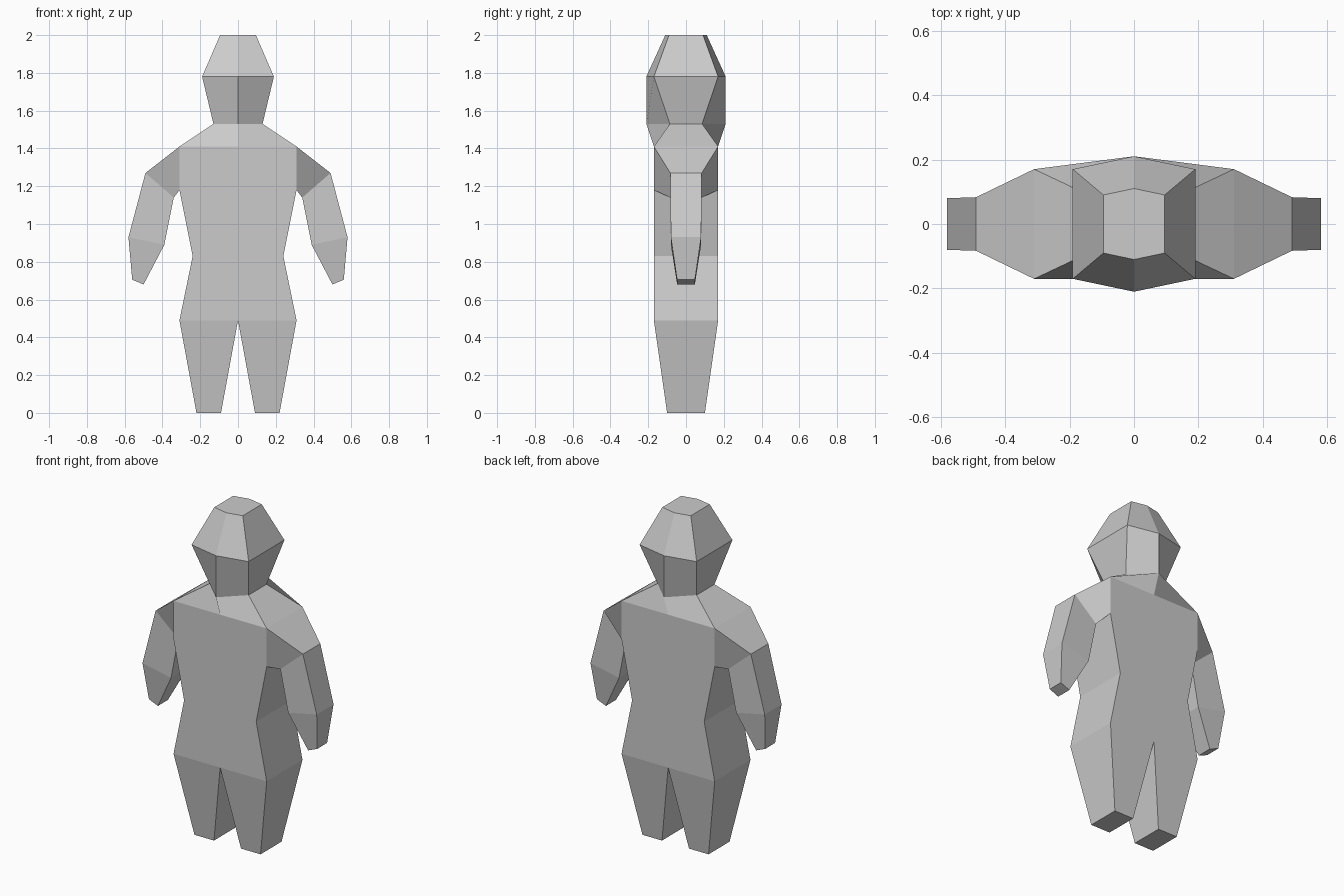
import bpy, bmesh

if "Cube" in bpy.data.objects:
    bpy.data.objects.remove(bpy.data.objects["Cube"])

bm = bmesh.new()


def ring(points):
    return [bm.verts.new(p) for p in points]


def level(z, x, y, y_mid=None, x_in=0):
    # Half cross-section, front to back, on the +x side
    m = y if y_mid is None else y_mid
    return ring([(x_in, -m, z), (x, -y, z), (x, y, z), (x_in, m, z)])


def bridge(a, b, closed=False, skip=None):
    for i in range(4 if closed else 3):
        if i != skip:
            j = (i + 1) % 4
            bm.faces.new((a[i], a[j], b[j], b[i]))


def arm_ring(top, bottom, y):
    return ring([(bottom[0], -y, bottom[1]), (bottom[0], y, bottom[1]),
                 (top[0], y, top[1]), (top[0], -y, top[1])])


# Torso, neck and head levels from hip to crown
hip = level(0.49, 0.31, 0.17)
waist = level(0.83, 0.24, 0.17)
armpit = level(1.18, 0.31, 0.17)
shoulder = level(1.41, 0.31, 0.17)
neck = level(1.53, 0.13, 0.085, 0.21)
brow = level(1.78, 0.19, 0.17, 0.21)
crown = level(2.0, 0.095, 0.09, 0.11)
bridge(hip, waist)
bridge(waist, armpit)
bridge(armpit, shoulder, skip=1)  # opening for the arm
bridge(shoulder, neck)
bridge(neck, brow)
bridge(brow, crown)
bm.faces.new(crown)

# Leg
foot = level(0, 0.22, 0.10, x_in=0.09)
bridge(foot, hip, closed=True)
bm.faces.new(foot)

# Arm
rings = [[armpit[1], armpit[2], shoulder[2], shoulder[1]],
         arm_ring((0.49, 1.27), (0.34, 1.14), 0.083),
         arm_ring((0.58, 0.93), (0.39, 0.89), 0.08),
         arm_ring((0.56, 0.705), (0.50, 0.68), 0.047)]
for a, b in zip(rings, rings[1:]):
    bridge(a, b, closed=True)
bm.faces.new(rings[-1])

# Mirror the half figure into a closed body
geom = bm.verts[:] + bm.edges[:] + bm.faces[:]
bmesh.ops.mirror(bm, geom=geom, axis='X', merge_dist=0.0001)
bmesh.ops.remove_doubles(bm, verts=bm.verts[:], dist=0.0001)
bmesh.ops.recalc_face_normals(bm, faces=bm.faces[:])

mesh = bpy.data.meshes.new("body")
bm.to_mesh(mesh)
bm.free()
bpy.context.collection.objects.link(bpy.data.objects.new("body", mesh))
